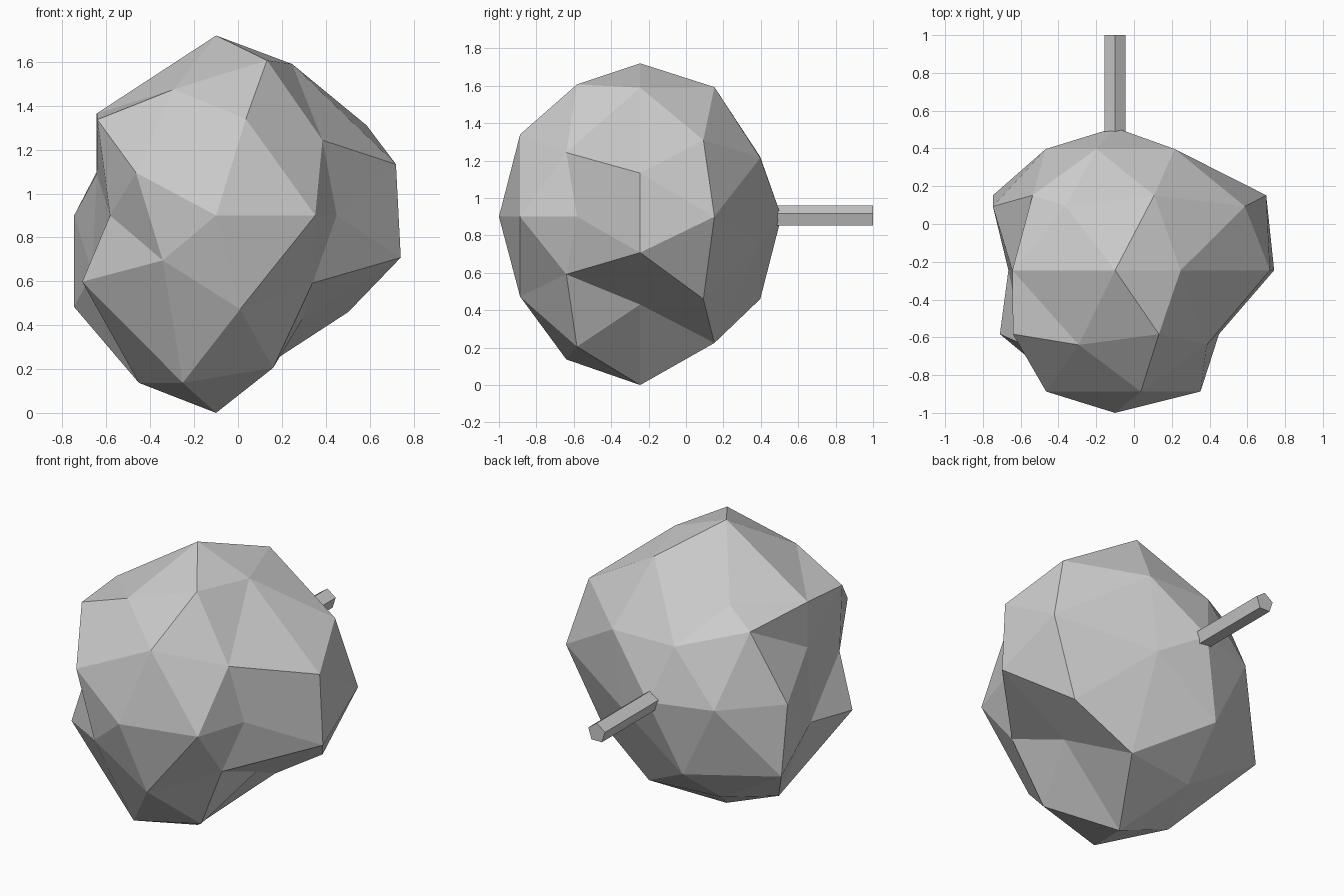
import bpy, bmesh
from math import sin, cos, radians, sqrt, pi
from mathutils import Matrix, Vector

default = bpy.data.objects.get("Cube")
if default:
    bpy.data.objects.remove(default, do_unlink=True)

# One plain grey material for every part
grey = bpy.data.materials.new("light_grey")
grey.use_nodes = True
colour = (0.6, 0.6, 0.6, 1)
grey.diffuse_color = colour
grey.node_tree.nodes["Principled BSDF"].inputs["Base Color"].default_value = colour


def finish(bm, name):
    """Turn a bmesh into a flat-shaded object with the grey material."""
    bmesh.ops.recalc_face_normals(bm, faces=bm.faces)
    mesh = bpy.data.meshes.new(name)
    bm.to_mesh(mesh)
    bm.free()
    mesh.materials.append(grey)
    part = bpy.data.objects.new(name, mesh)
    bpy.context.collection.objects.link(part)
    return part


# Faceted body: irregular cross-sections (x, z) along y, counted
# anticlockwise from the given start angle in degrees
centre_y, radius = -0.245, 0.755
sections = [
    (-1.0, 0, [(-.1, .9)]),
    (-.887, 0, [(.352, .9), (.036, 1.34), (-.465, 1.095), (-.343, .695), (.01, .473)]),
    (-.64, 36, [(.385, 1.243), (-.293, 1.475), (-.583, .9), (-.252, .137), (.34, .592)]),
    (-.583, 0, [(.45, .9), (.132, 1.607), (-.641, 1.337), (-.71, .598), (.16, .205)]),
    (-.245, 18, [(.72, 1.133), (.247, 1.59), (-.1, 1.72), (-.644, 1.365), (-.644, 1.09),
                 (-.665, .64), (-.452, .137), (-.1, 0), (.295, .43), (.742, .708)]),
    (.093, 36, [(.587, 1.31), (-.36, 1.4), (-.747, .9), (-.31, .22), (.503, .46)]),
    (.152, 0, [(.7, .9), (.107, 1.593), (-.537, 1.305), (-.747, .483), (.142, .225)]),
    (.397, 36, [(.215, 1.215), (-.2, 1.22), (-.467, .9), (-.255, .46), (.16, .76)]),
    (.51, 0, [(-.1, .9)]),
]

# Lay the points on an even sphere, skin it with triangles,
# then push every point out or in to its irregular position
bm = bmesh.new()
targets = []
for y, start, points in sections:
    height = max(-1, min(1, (y - centre_y) / radius))
    ring = sqrt(1 - height * height)
    for i, (x, z) in enumerate(points):
        angle = radians(start) + 2 * pi * i / len(points)
        vert = bm.verts.new((ring * cos(angle), height, ring * sin(angle)))
        targets.append((vert, Vector((x, y, z))))
bmesh.ops.convex_hull(bm, input=bm.verts)
for vert, target in targets:
    vert.co = target
finish(bm, "faceted_body")

# Stem: five-sided rod pointing backwards with one edge on top
stem_start, stem_end = 0.42, 1.0
bm = bmesh.new()
bmesh.ops.create_cone(bm, cap_ends=True, segments=5, radius1=0.059, radius2=0.059,
                      depth=stem_end - stem_start)
top_vert = max(bm.verts, key=lambda v: v.co.y)
turn = Vector((top_vert.co.x, top_vert.co.y)).angle_signed(Vector((0, 1)))
bm.transform(Matrix.Rotation(-turn, 4, 'Z'))
# Stand the rod's section upright, its length along y
bm.transform(Matrix.Translation((-0.1, (stem_start + stem_end) / 2, 0.9))
             @ Matrix.Rotation(pi / 2, 4, 'X'))
finish(bm, "stem")
